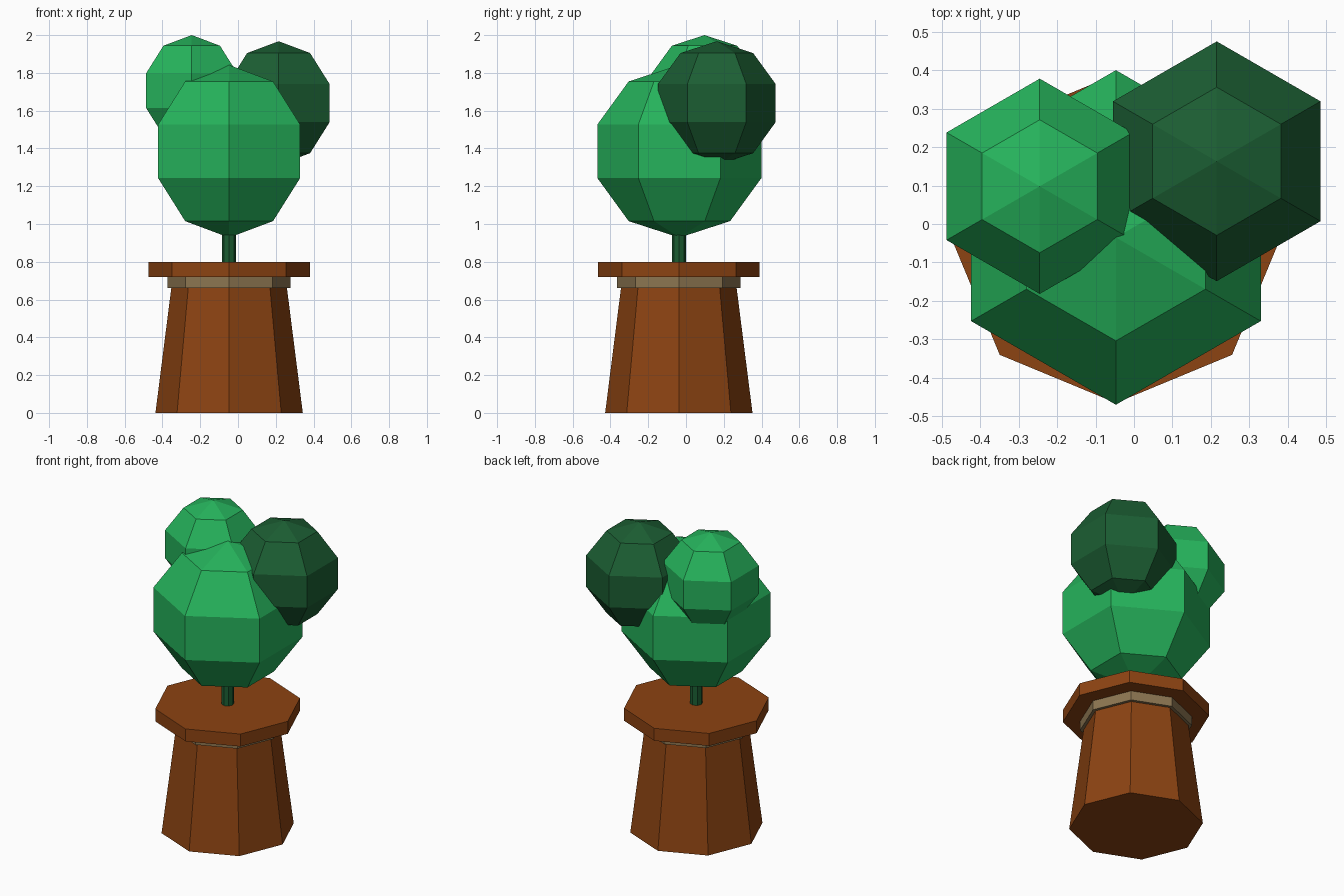
import bpy, bmesh
from math import sin, cos, pi

if "Cube" in bpy.data.objects:
    bpy.data.objects.remove(bpy.data.objects["Cube"])


def material(name, rgb):
    # sRGB 0-255 to linear
    m = bpy.data.materials.new(name)
    m.diffuse_color = [(c / 255) ** 2.2 for c in rgb] + [1]
    m.use_nodes = True
    m.node_tree.nodes["Principled BSDF"].inputs["Base Color"].default_value = m.diffuse_color
    return m


def lathe(name, profile, sides, loc, mat):
    """Revolve (radius, z) points with corners on the y axis; radius 0 becomes a pole."""
    bm = bmesh.new()
    rings = []
    for r, z in profile:
        n = sides if r > 0 else 1
        rings.append([bm.verts.new((r * sin(2 * pi * i / sides), -r * cos(2 * pi * i / sides), z))
                      for i in range(n)])
    for a, b in zip(rings, rings[1:]):
        for i in range(sides):
            j = (i + 1) % sides
            loop = [a[i % len(a)], a[j % len(a)], b[j % len(b)], b[i % len(b)]]
            bm.faces.new(list(dict.fromkeys(loop)))
    # Flat caps on open ends
    for ring in (rings[0], rings[-1]):
        if len(ring) > 1:
            bm.faces.new(ring)
    bmesh.ops.recalc_face_normals(bm, faces=bm.faces)
    me = bpy.data.meshes.new(name)
    bm.to_mesh(me)
    bm.free()
    me.materials.append(mat)
    ob = bpy.data.objects.new(name, me)
    ob.location = loc
    bpy.context.collection.objects.link(ob)
    return ob


def leaf_ball(name, r, loc, mat):
    # Coarse ball: six segments, five rings
    prof = [(r * sin(pi * k / 5) if 0 < k < 5 else 0, -r * cos(pi * k / 5)) for k in range(6)]
    return lathe(name, prof, 6, loc, mat)


terracotta = material("terracotta", (139, 69, 25))
tan = material("tan", (139, 117, 82))
leaf = material("leaf_green", (42, 178, 92))
dark_leaf = material("dark_leaf_green", (33, 94, 54))

# Pot
axis = (-0.047, -0.038, 0)
lathe("pot_body", [(0.39, 0), (0.305, 0.67)], 8, axis, terracotta)
lathe("pot_band", [(0.326, 0.66), (0.326, 0.73)], 8, axis, tan)
lathe("pot_rim", [(0.427, 0.72), (0.427, 0.80)], 8, axis, terracotta)

# Trunk
lathe("trunk", [(0.037, 0.78), (0.037, 1.05)], 8, axis, dark_leaf)

# Foliage
leaf_ball("main_foliage", 0.457, (-0.047, -0.035, 1.385), leaf)
leaf_ball("left_foliage", 0.294, (-0.245, 0.098, 1.706), leaf)
leaf_ball("right_foliage", 0.3275, (0.215, 0.163, 1.640), dark_leaf)
